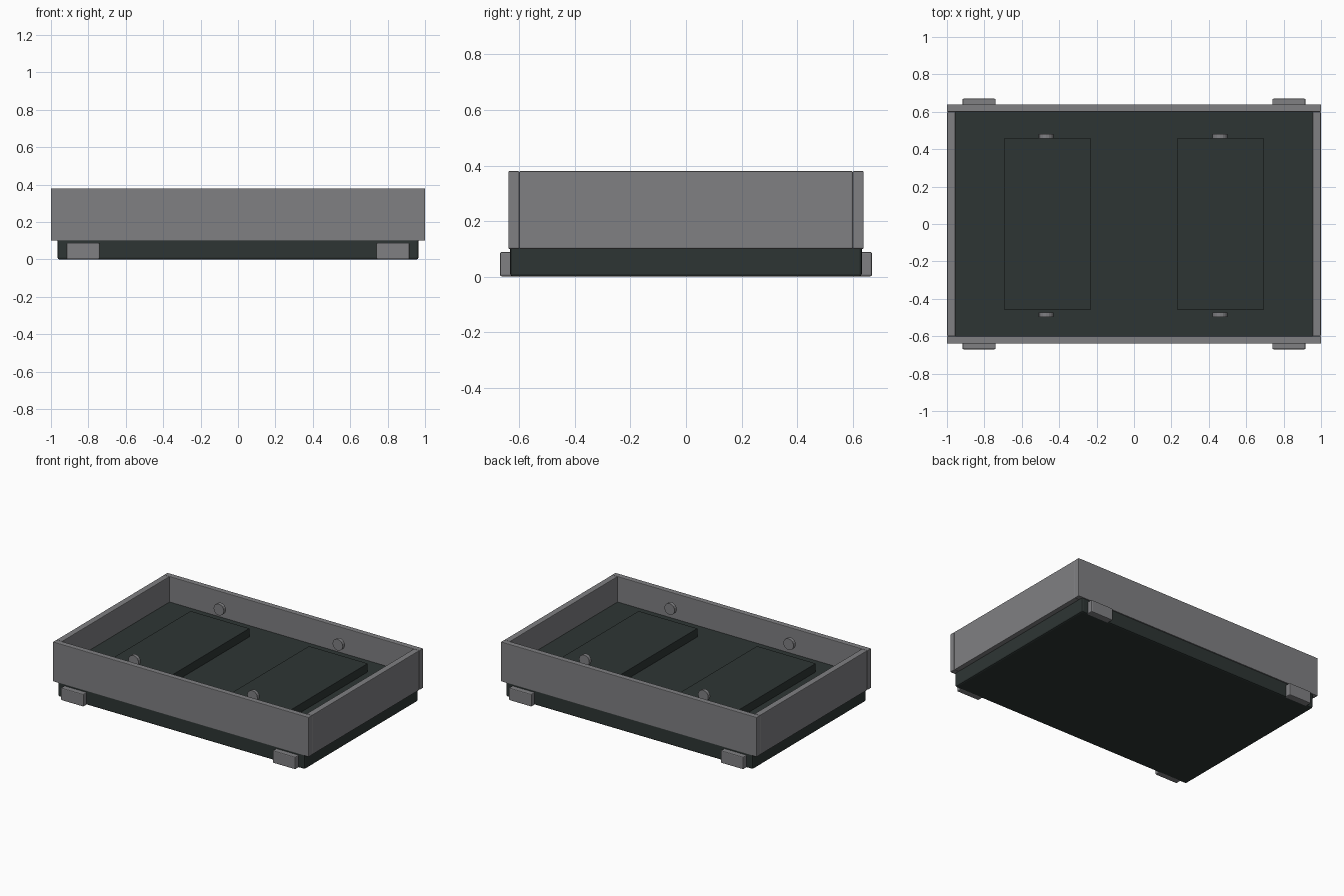
import bpy, bmesh, math
from mathutils import Matrix

if "Cube" in bpy.data.objects:
    bpy.data.objects.remove(bpy.data.objects["Cube"])


def material(name, rgb):
    m = bpy.data.materials.new(name)
    m.diffuse_color = (*rgb, 1)
    m.use_nodes = True
    m.node_tree.nodes["Principled BSDF"].inputs["Base Color"].default_value = m.diffuse_color
    return m


GREY = material("mid grey", (0.215, 0.215, 0.225))
DARK = material("dark green grey", (0.027, 0.036, 0.034))


def finish(name, bm, mat, bevel):
    mesh = bpy.data.meshes.new(name)
    bm.to_mesh(mesh)
    bm.free()
    mesh.materials.append(mat)
    obj = bpy.data.objects.new(name, mesh)
    bpy.context.collection.objects.link(obj)
    if bevel:
        mod = obj.modifiers.new("soft edges", 'BEVEL')
        mod.width = bevel
        mod.segments = 2
    return obj


def box(name, x, y, z, mat, bevel=0.004):
    """Box from (min, max) pairs."""
    bm = bmesh.new()
    size = [b - a for a, b in (x, y, z)]
    mid = [(a + b) / 2 for a, b in (x, y, z)]
    bmesh.ops.create_cube(bm, size=1, matrix=Matrix.Translation(mid) @ Matrix.Diagonal((*size, 1)))
    return finish(name, bm, mat, bevel)


def disc(name, x, y, z, radius, mat):
    """Short cylinder lying along y."""
    bm = bmesh.new()
    turn = Matrix.Translation((x, sum(y) / 2, z)) @ Matrix.Rotation(math.pi / 2, 4, 'X')
    bmesh.ops.create_cone(bm, cap_ends=True, segments=16, radius1=radius, radius2=radius,
                          depth=y[1] - y[0], matrix=turn)
    return finish(name, bm, mat, 0)


# Solid tray base, its top is the inner floor
box("tray_base", (-0.965, 0.965), (-0.633, 0.633), (0, 0.2), DARK, 0.01)

# Rim walls: long ones run full width, short ones fit between them
for name, s in (("front", -1), ("back", 1)):
    box(name + "_wall", (-1, 1), sorted((s * 0.6, s * 0.64)), (0.1, 0.38), GREY)
for name, s in (("left", -1), ("right", 1)):
    box(name + "_wall", sorted((s * 0.955, s * 0.999)), (-0.6, 0.6), (0.1, 0.38), GREY)

for name, s, knob_x in (("left", -1, -0.47), ("right", 1, 0.46)):
    # Skid running under the base and poking out front and back
    box(name + "_skid", sorted((s * 0.74, s * 0.917)), (-0.67, 0.67), (0.001, 0.089), GREY, 0.006)
    # Raised pad on the floor
    box(name + "_pad", sorted((s * 0.233, s * 0.693)), (-0.46, 0.46), (0.19, 0.26), DARK, 0.002)
    # Round knobs at both pad ends
    disc(name + "_back_knob", knob_x, (0.456, 0.48), 0.33, 0.04, GREY)
    disc(name + "_front_knob", knob_x, (-0.497, -0.473), 0.33, 0.04, GREY)
